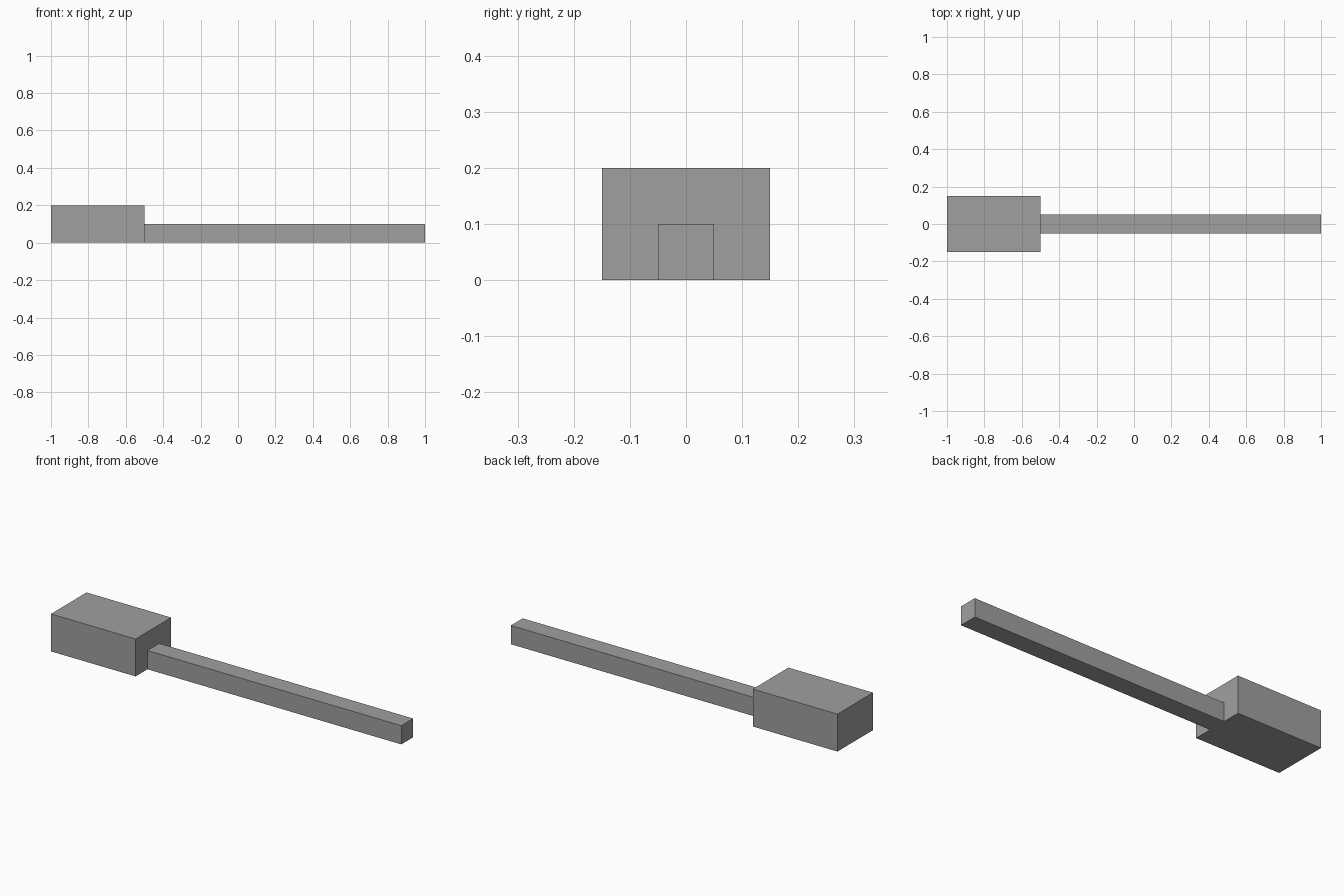
import bpy

if "Cube" in bpy.data.objects:
    bpy.data.objects.remove(bpy.data.objects["Cube"])

# Single flat grey
grey = bpy.data.materials.new("plain_grey")
grey.diffuse_color = (0.35, 0.35, 0.35, 1.0)
grey.use_nodes = True
grey.node_tree.nodes["Principled BSDF"].inputs["Base Color"].default_value = grey.diffuse_color


def box(name, x0, x1, width, height):
    """Box standing on z = 0, centred on y = 0."""
    bpy.ops.mesh.primitive_cube_add(size=1)
    ob = bpy.context.object
    ob.name = name
    for v in ob.data.vertices:
        v.co.x = x0 + (v.co.x + 0.5) * (x1 - x0)
        v.co.y *= width
        v.co.z = (v.co.z + 0.5) * height
    ob.data.materials.append(grey)
    return ob


# Wide block at the left end
box("head_block", -1.0, -0.5, 0.3, 0.2)
# Thin square bar running to the right
box("long_bar", -0.5, 1.0, 0.1, 0.1)
